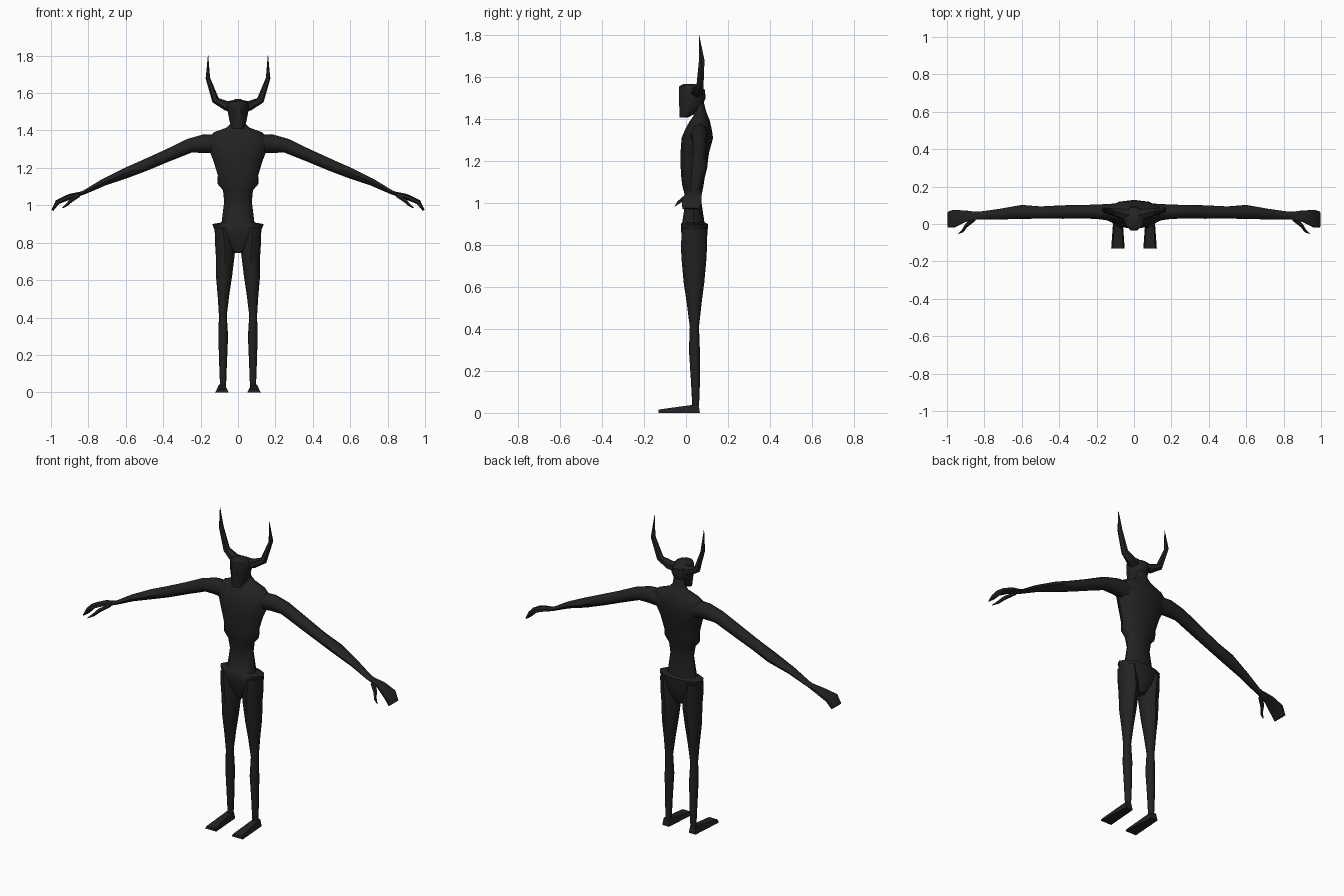
import bpy, bmesh, math
from mathutils import Vector

charcoal = bpy.data.materials.new("charcoal")
charcoal.diffuse_color = (0.016, 0.016, 0.016, 1)


def finish(name, bm, mirror, angle=50):
    bmesh.ops.recalc_face_normals(bm, faces=bm.faces)
    mesh = bpy.data.meshes.new(name)
    bm.to_mesh(mesh)
    bm.free()
    mesh.materials.append(charcoal)
    ob = bpy.data.objects.new(name, mesh)
    bpy.context.collection.objects.link(ob)
    bpy.ops.object.select_all(action='DESELECT')
    ob.select_set(True)
    bpy.context.view_layer.objects.active = ob
    bpy.ops.object.shade_smooth_by_angle(angle=math.radians(angle))
    if mirror:
        ob.modifiers.new("mirror", 'MIRROR').use_mirror_merge = False


def loft(name, rings, sides=8, mirror=True, angle=50):
    """Skin rings of (x, y, z, half depth in y, half width across the path)."""
    bm = bmesh.new()
    loops = []
    for i, (x, y, z, depth, width) in enumerate(rings):
        a, b = rings[max(i - 1, 0)], rings[min(i + 1, len(rings) - 1)]
        along = Vector((b[0] - a[0], 0, b[2] - a[2])).normalized()
        across = Vector((along.z, 0, -along.x))
        loop = []
        for k in range(sides):
            t = 2 * math.pi * k / sides
            p = Vector((x, y, z)) + across * width * math.cos(t)
            p.y += depth * math.sin(t)
            loop.append(bm.verts.new(p))
        loops.append(loop)
    for lo, hi in zip(loops, loops[1:]):
        for k in range(sides):
            n = (k + 1) % sides
            bm.faces.new((lo[k], lo[n], hi[n], hi[k]))
    bm.faces.new(loops[0])
    bm.faces.new(loops[-1])
    finish(name, bm, mirror, angle)


# Torso: crotch, flared hip ledge, waist, rib flare, chest, neck
loft("torso", [
    (0, .04, .745, .035, .025), (0, .04, .80, .055, .09), (0, .04, .85, .062, .118),
    (0, .04, .90, .065, .138), (0, .035, .908, .053, .088), (0, .035, 1.02, .036, .074),
    (0, .033, 1.08, .05, .08), (0, .033, 1.115, .055, .110), (0, .037, 1.16, .062, .108),
    (0, .042, 1.24, .068, .132), (0, .054, 1.31, .075, .16), (0, .06, 1.355, .062, .165),
    (0, .066, 1.39, .048, .13), (0, .07, 1.415, .034, .062), (0, .065, 1.44, .03, .036),
    (0, .05, 1.50, .03, .035)], sides=12, mirror=False)

# Head with flat face and narrow chin
loft("head", [
    (0, -.01, 1.408, .022, .030), (0, .018, 1.44, .052, .043), (0, .03, 1.50, .067, .055),
    (0, .028, 1.54, .065, .056), (0, .015, 1.555, .05, .048), (0, .015, 1.567, .03, .015)],
    sides=10, mirror=False, angle=40)

# Horns
loft("horn", [
    (.03, .05, 1.53, .032, .032), (.062, .055, 1.532, .03, .026), (.12, .067, 1.562, .019, .02),
    (.161, .075, 1.68, .015, .012), (.16, .062, 1.80, .001, .001)], sides=6, angle=40)

# Arms from shoulder to wrist
loft("arm", [
    (.09, .06, 1.325, .05, .05), (.18, .065, 1.33, .04, .05), (.26, .066, 1.318, .036, .038),
    (.38, .064, 1.265, .036, .033), (.50, .062, 1.213, .032, .031),
    (.60, .064, 1.172, .038, .028), (.72, .053, 1.122, .028, .019),
    (.82, .045, 1.07, .022, .011), (.87, .045, 1.052, .022, .01)])

# Flat mitten hands with bent fingers, and thumbs
loft("hand", [
    (.84, .045, 1.063, .022, .01), (.90, .042, 1.046, .035, .015),
    (.965, .028, 1.017, .054, .013), (.993, .024, .973, .048, .006)], sides=6, angle=40)
loft("thumb", [
    (.85, .03, 1.053, .014, .009), (.895, -.005, 1.025, .014, .011),
    (.915, -.035, 1.003, .01, .008), (.94, -.052, .985, .002, .002)], sides=5)

# Legs from hip to ankle
loft("leg", [
    (.080, .039, .88, .058, .045), (.073, .038, .80, .062, .05), (.068, .038, .74, .06, .051),
    (.075, .038, .62, .049, .043), (.078, .039, .52, .035, .031), (.081, .040, .41, .022, .021),
    (.079, .040, .30, .026, .026), (.080, .045, .16, .022, .021), (.080, .046, .03, .016, .016)])

# Feet: wedges widening towards the toes
bm = bmesh.new()
bmesh.ops.create_cube(bm, size=2)
for v in bm.verts:
    toe, top = v.co.y < 0, v.co.z > 0
    half = (.027 if top else .036) if toe else (.016 if top else .022)
    v.co.x = .086 + v.co.x * half
    v.co.y = -.13 if toe else (.06 if top else .066)
    v.co.z = (.016 if toe else .042) if top else 0
finish("foot", bm, True, 30)
